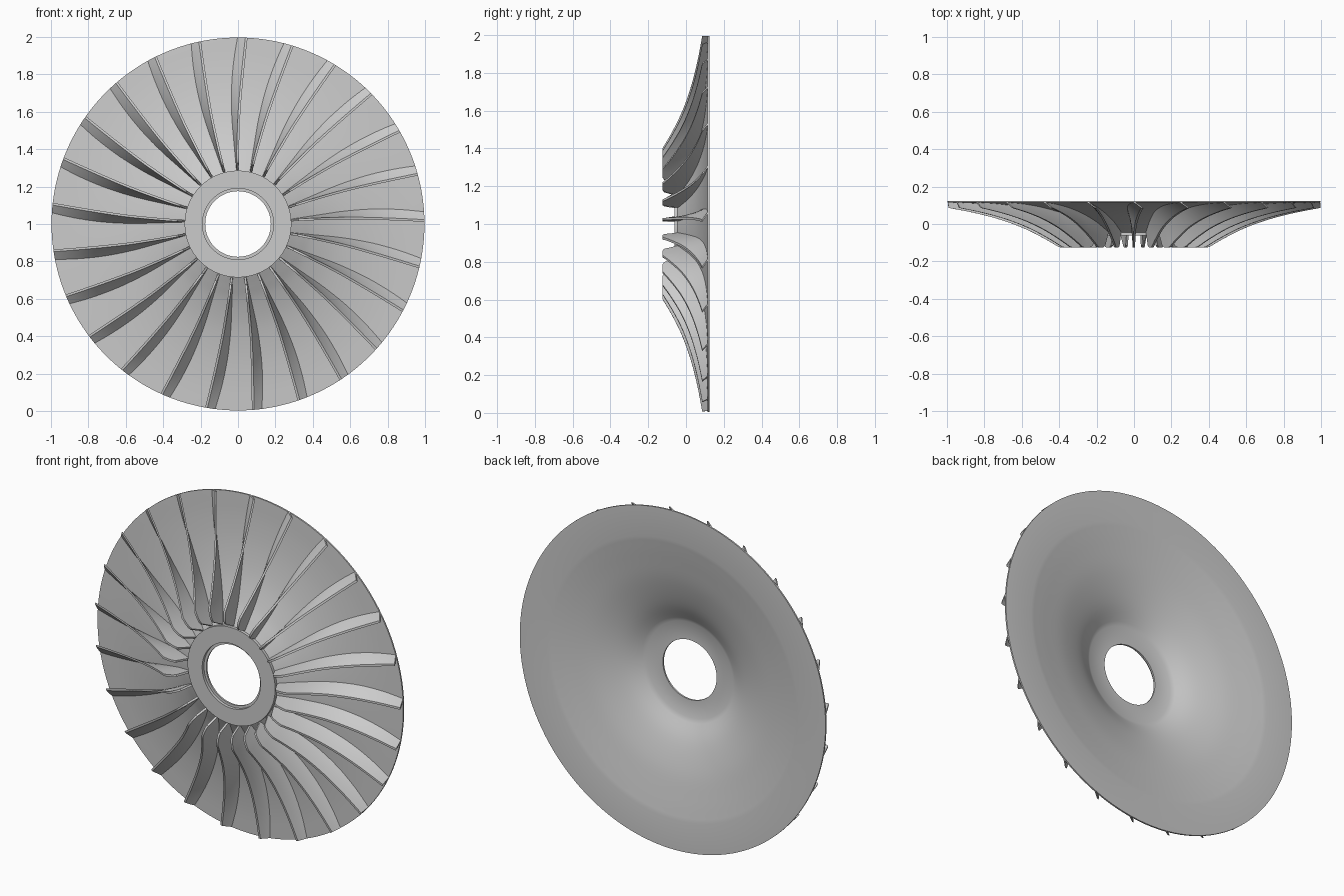
import bpy, bmesh, math
from mathutils import Vector

if "Cube" in bpy.data.objects:
    bpy.data.objects.remove(bpy.data.objects["Cube"])

BLADES = 25
SEGS = 150


def smooth_curve(pts, sub=5):
    """Catmull-Rom through points of any dimension."""
    p = [Vector(q) for q in pts]
    p = [2 * p[0] - p[1]] + p + [2 * p[-1] - p[-2]]
    out = []
    for i in range(1, len(p) - 2):
        a, b, c, d = p[i - 1:i + 3]
        for k in range(sub):
            t = k / sub
            out.append(0.5 * (2 * b + (c - a) * t + (2 * a - 5 * b + 4 * c - d) * t * t
                              + (3 * b - a - 3 * c + d) * t ** 3))
    return out + [p[-2]]


def polar(r, y, deg):
    a = math.radians(deg)
    return Vector((r * math.cos(a), y, 1 + r * math.sin(a)))


def make_object(name, bm):
    bmesh.ops.recalc_face_normals(bm, faces=bm.faces[:])
    me = bpy.data.meshes.new(name)
    bm.to_mesh(me)
    bm.free()
    ob = bpy.data.objects.new(name, me)
    bpy.context.collection.objects.link(ob)
    bpy.ops.object.select_all(action='DESELECT')
    ob.select_set(True)
    bpy.context.view_layer.objects.active = ob
    bpy.ops.object.shade_smooth_by_angle(angle=math.radians(30))
    return ob


# Radius, depth and sweep angle along blade root (root also follows the disc face)
root = smooth_curve([(.285, -.045, .5), (.34, -.018, 1.3), (.42, .018, 2.1), (.55, .06, 2.9),
                     (.70, .09, 2.7), (.85, .107, 1.7), (.996, .115, .3)])
# Same along the free front edge of the blade
tip = smooth_curve([(.325, -.115, .3), (.35, -.125, .2), (.40, -.125, .1)], 3)[:-1] + \
      smooth_curve([(.40, -.125, .1), (.48, -.078, -.2), (.59, -.023, -.6), (.72, .024, -1.3),
                    (.86, .06, -2.0), (.996, .086, -2.6)], 5)

# Backplate: closed profile revolved about the y axis
front = [(q.x, q.y) for q in root]
back = [(q.x, q.y) for q in smooth_curve([(.28, -.035), (.40, .026), (.55, .074), (.70, .104), (.82, .124)])]
profile = ([(.175, -.045), (.19, -.045), (.19, -.062), (.285, -.062)] + front
           + [(.996, .124)] + back[::-1] + [(.175, -.035)])
bm = bmesh.new()
rings = [[bm.verts.new(polar(r, y, 360 * i / SEGS)) for r, y in profile] for i in range(SEGS)]
for i in range(SEGS):
    a, b = rings[i], rings[(i + 1) % SEGS]
    for j in range(len(profile)):
        k = (j + 1) % len(profile)
        bm.faces.new((a[j], a[k], b[k], b[j]))
make_object("backplate", bm)


# Swept blades: thin closed strips between root and free edge
def resample(curve, n):
    out = []
    for i in range(n):
        f = i / (n - 1) * (len(curve) - 1)
        k = min(int(f), len(curve) - 2)
        out.append(curve[k].lerp(curve[k + 1], f - k))
    return out


N, M, HALF = 31, 4, .006
lo, hi = resample(root, N), resample(tip, N)
bm = bmesh.new()
for b in range(BLADES):
    phase = 90 + 360 * b / BLADES
    sides = []
    for s in (-1, 1):
        grid = []
        for p, q in zip(lo, hi):
            row = []
            for m in range(M + 1):
                c = (p + Vector((0, .006, 0))).lerp(q, m / M)
                shift = math.degrees(s * HALF / c.x)
                row.append(bm.verts.new(polar(c.x, c.y, phase + c.z + shift)))
            grid.append(row)
        sides.append(grid)
    for g in sides:
        for i in range(N - 1):
            for m in range(M):
                bm.faces.new((g[i][m], g[i + 1][m], g[i + 1][m + 1], g[i][m + 1]))
    A, B = sides
    for i in range(N - 1):
        for m in (0, M):
            bm.faces.new((A[i][m], A[i + 1][m], B[i + 1][m], B[i][m]))
    for m in range(M):
        for i in (0, N - 1):
            bm.faces.new((A[i][m], A[i][m + 1], B[i][m + 1], B[i][m]))
make_object("blades", bm)
